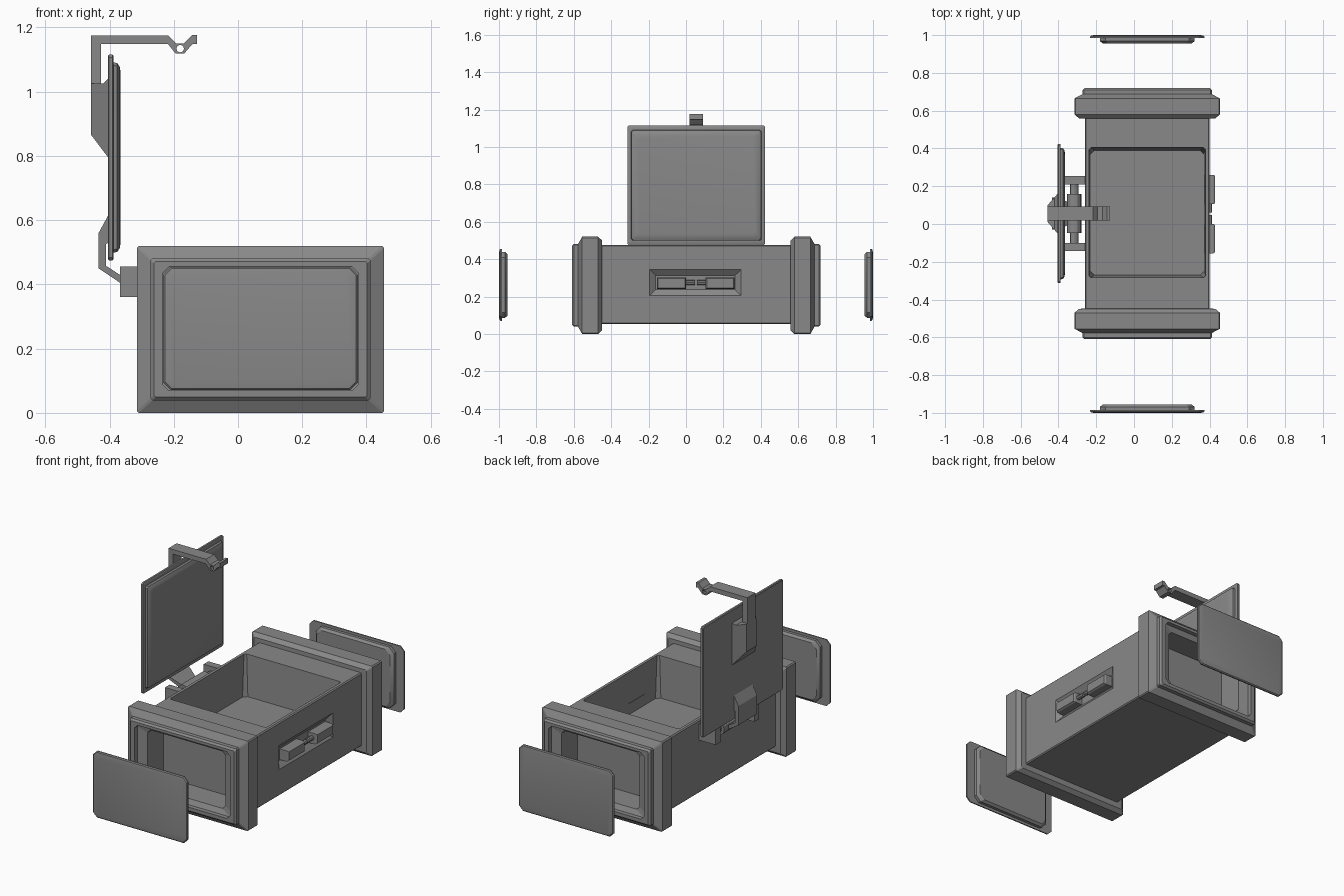
import bpy, bmesh, math
from mathutils import Vector

if "Cube" in bpy.data.objects:
    bpy.data.objects.remove(bpy.data.objects["Cube"])

grey = bpy.data.materials.new("grey metal")
grey.diffuse_color = (0.25, 0.25, 0.25, 1)
grey.use_nodes = True
grey.node_tree.nodes["Principled BSDF"].inputs["Base Color"].default_value = grey.diffuse_color
CX, CY = 0.07, 0.055


def finish(name, bm, smooth=False):
    bmesh.ops.recalc_face_normals(bm, faces=bm.faces)
    me = bpy.data.meshes.new(name)
    bm.to_mesh(me)
    bm.free()
    ob = bpy.data.objects.new(name, me)
    bpy.context.collection.objects.link(ob)
    me.materials.append(grey)
    if smooth:
        bpy.ops.object.select_all(action='DESELECT')
        ob.select_set(True)
        bpy.context.view_layer.objects.active = ob
        bpy.ops.object.shade_smooth_by_angle(angle=math.radians(30))
    return ob


def section(axis, pos, ca, cb, ha, hb, c=0.0):
    """Rectangle across an axis, with corners cut by c."""
    if c:
        pts = [(ha, hb - c), (ha - c, hb), (c - ha, hb), (-ha, hb - c),
               (-ha, c - hb), (c - ha, -hb), (ha - c, -hb), (ha, c - hb)]
    else:
        pts = [(ha, hb), (-ha, hb), (-ha, -hb), (ha, -hb)]
    out = []
    for a, b in pts:
        v = [ca + a, cb + b]
        v.insert(axis, pos)
        out.append(Vector(v))
    return out


def loft(name, loops, smooth=False):
    bm = bmesh.new()
    rings = [[bm.verts.new(p) for p in lp] for lp in loops]
    n = len(rings[0])
    for r, s in zip(rings, rings[1:]):
        for i in range(n):
            bm.faces.new((r[i], r[(i + 1) % n], s[(i + 1) % n], s[i]))
    bm.faces.new(rings[0])
    bm.faces.new(rings[-1])
    return finish(name, bm, smooth)


def box(name, x0, x1, y0, y1, z0, z1):
    cy, cz, hy, hz = (y0 + y1) / 2, (z0 + z1) / 2, (y1 - y0) / 2, (z1 - z0) / 2
    return loft(name, [section(0, x, cy, cz, hy, hz) for x in (x0, x1)])


def extrude_xz(name, pts, half, half_of=None):
    """Side profile extruded across y, optionally with a varying width."""
    w = half_of or (lambda x: half)
    return loft(name, [[Vector((x, CY + s * w(x), z)) for x, z in pts] for s in (-1, 1)])


def rod(name, x, z, r, y0, y1, n=12):
    ang = [2 * math.pi * i / n for i in range(n)]
    return loft(name, [[Vector((x + r * math.cos(a), y, z + r * math.sin(a))) for a in ang]
                       for y in (y0, y1)], True)


def cut(ob, cutter):
    m = ob.modifiers.new("cut", 'BOOLEAN')
    m.operation, m.solver, m.object = 'DIFFERENCE', 'EXACT', cutter
    bpy.context.view_layer.objects.active = ob
    bpy.ops.object.modifier_apply(modifier=m.name)
    bpy.data.objects.remove(cutter)


# case body with a stepped flange at each end
steps = [(0.503, .33, .212, .265), (0.504, .36, .24, .26), (0.525, .385, .26, .26),
         (0.61, .385, .26, .26), (0.632, .342, .221, .26), (0.655, .342, .221, .26),
         (0.665, .332, .211, .26)]
rows = [(CY - d, *r) for d, *r in reversed(steps)] + [(CY + d, *r) for d, *r in steps]
body = loft("case_body", [section(1, y, CX, cz, hx, hz, 0.006) for y, hx, hz, cz in rows])

# open top compartment
cut(body, loft("top_cutter", [section(2, 0.24, CX, CY + .005, .30, .33, .02),
                              section(2, 0.60, CX, CY + .005, .312, .352, .005)]))
# end compartments with a bevelled seat for the caps
for s in (-1, 1):
    cut(body, loft("end_cutter", [section(1, CY + s * d, CX, .262, hx, hz, .02) for d, hx, hz in
                                  ((.48, .25, .165), (.625, .25, .165), (.64, .305, .193), (.70, .305, .193))]))
# latch recess in the side wall
cut(body, loft("latch_cutter", [section(0, x, .05, .275, hy, hz) for x, hy, hz in
                                ((.375, .212, .038), (.40, .245, .07), (.45, .245, .07))]))

# side latch blocks and their pins
for name, y0, y1 in (("latch_block_front", -.155, 0.0), ("latch_block_back", .105, .26)):
    cy, hy = (y0 + y1) / 2, (y1 - y0) / 2
    loft(name, [section(0, x, cy, .272, hy - i, .031 - i) for x, i in ((.37, 0), (.42, 0), (.43, .006))])
for name, y0, y1 in (("latch_pin_front", -.005, .047), ("latch_pin_back", .06, .11)):
    rod(name, .40, .275, .013, y0, y1, 8)

# loose end caps
for s, name in ((-1, "front_cap"), (1, "back_cap")):
    loft(name, [section(1, s * y, CX, .2625, hx, hz, c) for y, hx, hz, c in
                ((1.0, .285, .172, .02), (.997, .298, .187, .022), (.992, .303, .192, .025),
                 (.985, .303, .192, .025), (.985, .25, .177, .03), (.968, .25, .177, .03),
                 (.955, .235, .165, .03))], True)

# raised lid, standing open behind the hinge
loft("lid", [section(0, x, CY, .795, hy, hz, c) for x, hy, hz, c in
             ((-.405, .364, .316, .008), (-.401, .368, .32, .008), (-.39, .368, .32, .008),
              (-.388, .365, .317, .008), (-.388, .348, .296, .008), (-.376, .346, .294, .01),
              (-.368, .335, .282, .012), (-.365, .315, .262, .015))], True)

# clasp mount on the lid, narrowing outward
extrude_xz("clasp_mount", [(-.457, 1.025), (-.42, 1.025), (-.404, 1.04), (-.404, .795), (-.457, .865)],
           0, lambda x: .045 + (x + .457) * 1.15)
# clasp arm with a hooked tip
arm = extrude_xz("clasp_arm", [(-.457, 1.02), (-.457, 1.175), (-.217, 1.175), (-.192, 1.15), (-.168, 1.15),
                               (-.143, 1.176), (-.128, 1.176), (-.128, 1.148), (-.142, 1.148), (-.168, 1.118),
                               (-.194, 1.118), (-.218, 1.148), (-.427, 1.148), (-.427, 1.02)], .037)
cut(arm, rod("hole_cutter", -.18, 1.134, .012, -.2, .3, 8))

# hinge arm from the lid down to the pivot
extrude_xz("hinge_arm", [(-.404, .615), (-.434, .56), (-.434, .45), (-.345, .39), (-.345, .415),
                         (-.411, .458), (-.411, .525), (-.404, .53)], 0,
           lambda x: .085 if x < -.36 else .06)
# hinge brackets and pivot
box("hinge_bracket_front", -.367, -.255, -.143, -.1, .36, .455)
box("hinge_bracket_back", -.367, -.255, .21, .253, .36, .455)
rod("hinge_pin", -.317, .408, .022, -.12, .23)
rod("hinge_barrel", -.317, .408, .038, -.048, .158)
